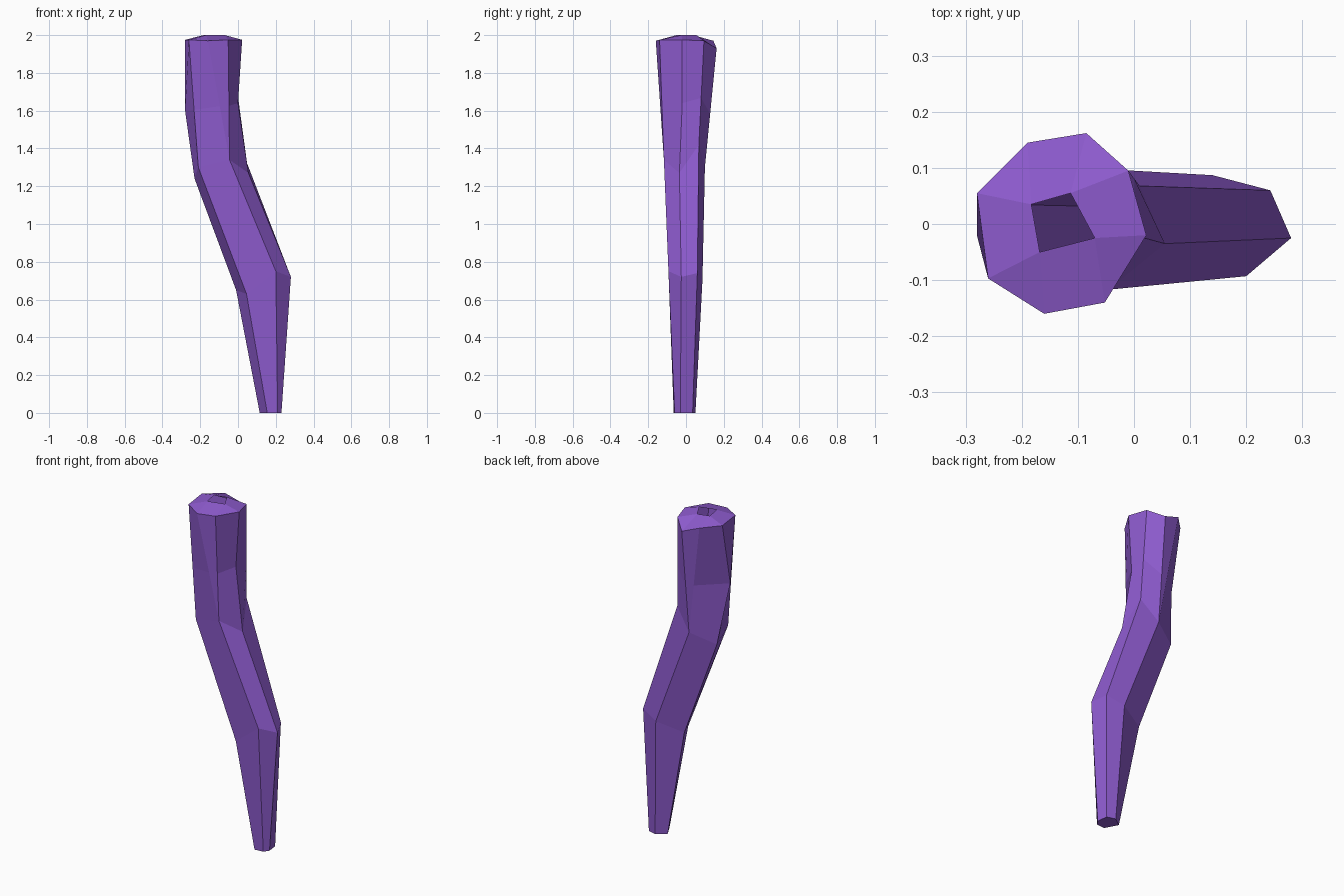
import bpy, bmesh
from mathutils import Vector

if "Cube" in bpy.data.objects:
    bpy.data.objects.remove(bpy.data.objects["Cube"])

mat = bpy.data.materials.new("purple")
mat.diffuse_color = (0.27, 0.105, 0.62, 1)
mat.use_nodes = True
mat.node_tree.nodes["Principled BSDF"].inputs["Base Color"].default_value = mat.diffuse_color

# cross-sections, counter-clockwise starting at the right side
bottom = [(.23, -.03, 0), (.222, .035, 0), (.17, .05, 0),
          (.115, .01, 0), (.155, -.065, 0), (.21, -.06, 0)]
knee = [(.28, -.025, .72), (.243, .06, .74), (.14, .087, .70),
        (-.01, .03, .65), (.045, -.085, .63), (.20, -.093, .75)]
bend = [(.055, -.035, 1.27), (.01, .068, 1.42), (-.09, .10, 1.30),
        (-.23, .035, 1.24), (-.21, -.10, 1.30), (-.045, -.117, 1.34)]
top = [(.022, -.02, 1.975), (-.01, .095, 1.97), (-.085, .162, 1.93), (-.19, .145, 1.97),
       (-.28, .055, 1.975), (-.26, -.097, 1.975), (-.16, -.16, 1.97), (-.052, -.14, 1.975)]
hole = [(-.07, -.025, 2), (-.113, .055, 2), (-.183, .035, 2), (-.168, -.05, 2)]


def spread(points, order):
    """Repeat points so every ring has eight columns."""
    return [Vector(points[i]) for i in order]


six = (0, 1, 2, 2, 3, 4, 5, 5)
low = spread(bend, six)
high = spread(top, range(8))
# creases where the trunk turns upright
upper = [a.lerp(b, 0.45) for a, b in zip(low, high)]
upper[0] = Vector((0, -.02, 1.64))
upper[4] = Vector((-.28, -.02, 1.6))
rings = [spread(bottom, six), spread(knee, six), low, upper, high,
         spread(hole, (0, 1, 1, 2, 2, 3, 3, 0))]

bm = bmesh.new()
cache = {}


def vert(p):
    key = tuple(round(c, 4) for c in p)
    if key not in cache:
        cache[key] = bm.verts.new(p)
    return cache[key]


# skin the rings; repeated points collapse into triangles
for r0, r1 in zip(rings, rings[1:]):
    for i in range(8):
        j = (i + 1) % 8
        loop = list(dict.fromkeys(vert(p) for p in (r0[i], r0[j], r1[j], r1[i])))
        if len(loop) > 2:
            bm.faces.new(loop)
# closed tip, open hole at the top
bm.faces.new([vert(p) for p in reversed(bottom)])

mesh = bpy.data.meshes.new("bent_tapered_stem")
bm.to_mesh(mesh)
bm.free()
mesh.materials.append(mat)
stem = bpy.data.objects.new("bent_tapered_stem", mesh)
bpy.context.collection.objects.link(stem)
